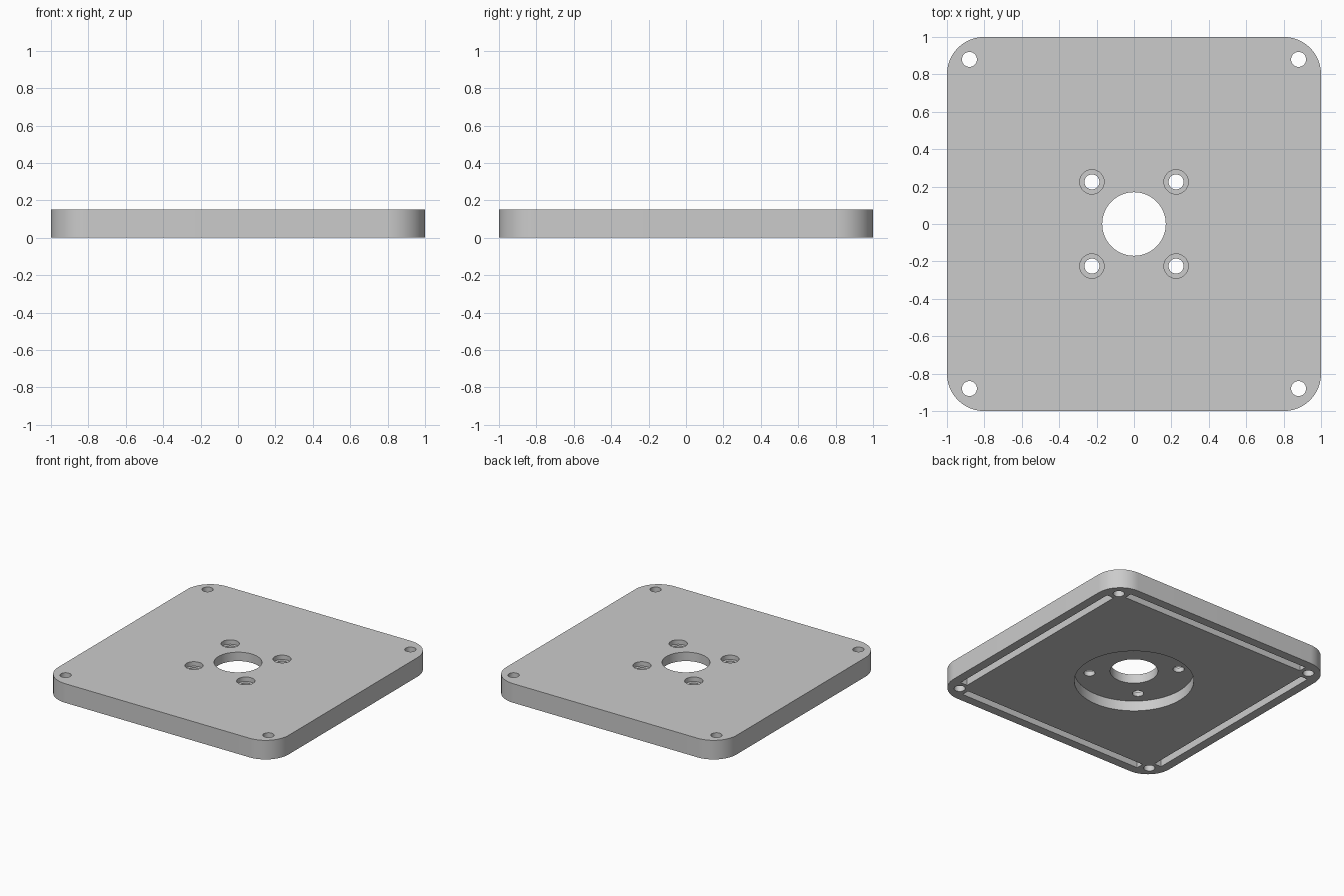
import bpy
import bmesh
import math
from mathutils import Matrix

cube = bpy.data.objects.get("Cube")
if cube:
    bpy.data.objects.remove(cube, do_unlink=True)

HEIGHT = 0.15
CORNER_RADIUS = 0.2
RECESS_DEPTH = 0.08

grey = bpy.data.materials.new("light grey")
grey.use_nodes = True
colour = (0.6, 0.6, 0.6, 1)
grey.diffuse_color = colour
grey.node_tree.nodes["Principled BSDF"].inputs["Base Color"].default_value = colour


def add_object(name, bm):
    mesh = bpy.data.meshes.new(name)
    bmesh.ops.recalc_face_normals(bm, faces=bm.faces)
    bm.to_mesh(mesh)
    bm.free()
    mesh.materials.append(grey)
    obj = bpy.data.objects.new(name, mesh)
    bpy.context.collection.objects.link(obj)
    return obj


cutters = []


def cut_cylinder(name, x, y, radius, bottom, top, sides=48):
    bm = bmesh.new()
    bmesh.ops.create_cone(bm, cap_ends=True, segments=sides, radius1=radius,
                          radius2=radius, depth=top - bottom,
                          matrix=Matrix.Translation((x, y, (top + bottom) / 2)))
    cutters.append(add_object(name, bm))


def cut_box(name, centre, size, angle):
    bm = bmesh.new()
    matrix = (Matrix.Rotation(angle, 4, "Z") @ Matrix.Translation(centre)
              @ Matrix.Diagonal((*size, 1)))
    bmesh.ops.create_cube(bm, size=1, matrix=matrix)
    cutters.append(add_object(name, bm))


# Rounded square plate
bm = bmesh.new()
rim = []
steps = 20
inner = 1 - CORNER_RADIUS
for quarter, (sx, sy) in enumerate([(1, 1), (-1, 1), (-1, -1), (1, -1)]):
    for i in range(steps + 1):
        a = (quarter + i / steps) * math.pi / 2
        rim.append(bm.verts.new((sx * inner + CORNER_RADIUS * math.cos(a),
                                 sy * inner + CORNER_RADIUS * math.sin(a), 0)))
base = bm.faces.new(rim)
side = bmesh.ops.extrude_face_region(bm, geom=[base], use_keep_orig=True)
top_verts = [v for v in side["geom"] if isinstance(v, bmesh.types.BMVert)]
bmesh.ops.translate(bm, verts=top_verts, vec=(0, 0, HEIGHT))
plate = add_object("mounting_plate", bm)

# Round recess below and the central through hole
cut_cylinder("recess_cutter", 0, 0, 0.425, -0.1, RECESS_DEPTH, 96)
cut_cylinder("centre_hole_cutter", 0, 0, 0.17, -0.2, 0.3, 64)

# Corner holes and counterbored inner holes
for sx in (-1, 1):
    for sy in (-1, 1):
        cut_cylinder("corner_hole_cutter", sx * 0.88, sy * 0.88, 0.04, -0.2, 0.3)
        cut_cylinder("screw_hole_cutter", sx * 0.225, sy * 0.225, 0.04, -0.2, 0.3)
        cut_cylinder("counterbore_cutter", sx * 0.225, sy * 0.225, 0.065,
                     HEIGHT - 0.035, 0.3)

# Straight slots along the four edges of the underside
for quarter in range(4):
    cut_box("edge_slot_cutter", (0, -0.9, 0), (1.62, 0.06, 0.2),
            quarter * math.pi / 2)

# Carve everything out of the plate
for cutter in cutters:
    cutter.hide_render = True
    mod = plate.modifiers.new(cutter.name, "BOOLEAN")
    mod.operation = "DIFFERENCE"
    mod.solver = "EXACT"
    mod.object = cutter
bpy.context.view_layer.update()
carved = bpy.data.meshes.new_from_object(
    plate.evaluated_get(bpy.context.evaluated_depsgraph_get()))
plate.modifiers.clear()
plate.data = carved
carved.name = "mounting_plate"
carved.materials.clear()
carved.materials.append(grey)
for cutter in cutters:
    bpy.data.objects.remove(cutter, do_unlink=True)

# Smooth round walls, sharp rims
bpy.ops.object.select_all(action="DESELECT")
plate.select_set(True)
bpy.context.view_layer.objects.active = plate
bpy.ops.object.shade_smooth_by_angle(angle=math.radians(30))
